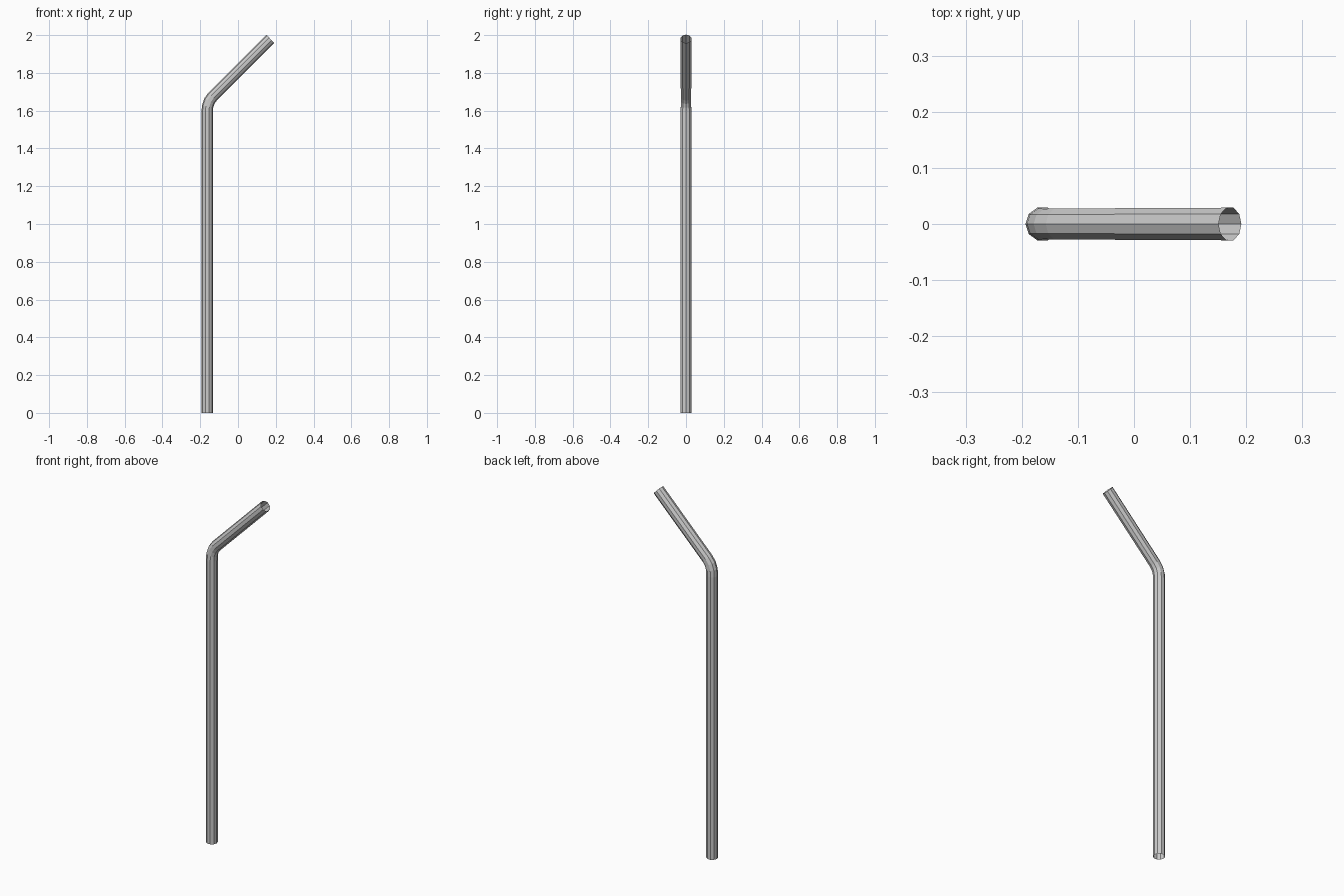
import bpy, bmesh, math
from mathutils import Vector

if "Cube" in bpy.data.objects:
    bpy.data.objects.remove(bpy.data.objects["Cube"])

SIDES, R = 10, 0.0305

# centre x, centre z, ring tilt from vertical (degrees), sideways pinch
RINGS = [
    (-0.163, 0.0, 0, 1.0),
    (-0.163, 1.59, 0, 1.0),
    (-0.161, 1.622, 13, 0.95),
    (-0.152, 1.65, 28, 0.93),
    (-0.135, 1.674, 43, 0.95),
    (0.171, 1.98, 48, 1.0),
]

# Straw: open ten-sided tube with a bent neck
bm = bmesh.new()
loops = []
for x, z, tilt, pinch in RINGS:
    t = math.radians(tilt)
    across = Vector((math.cos(t), 0, -math.sin(t)))
    loop = []
    for i in range(SIDES):
        a = 2 * math.pi * i / SIDES
        p = Vector((x, 0, z)) + across * R * math.cos(a)
        p.y = R * pinch * math.sin(a)
        loop.append(bm.verts.new(p))
    loops.append(loop)
for lo, hi in zip(loops, loops[1:]):
    for i in range(SIDES):
        j = (i + 1) % SIDES
        bm.faces.new((lo[i], lo[j], hi[j], hi[i]))
mesh = bpy.data.meshes.new("straw")
bm.to_mesh(mesh)
bm.free()
straw = bpy.data.objects.new("straw", mesh)
bpy.context.collection.objects.link(straw)
